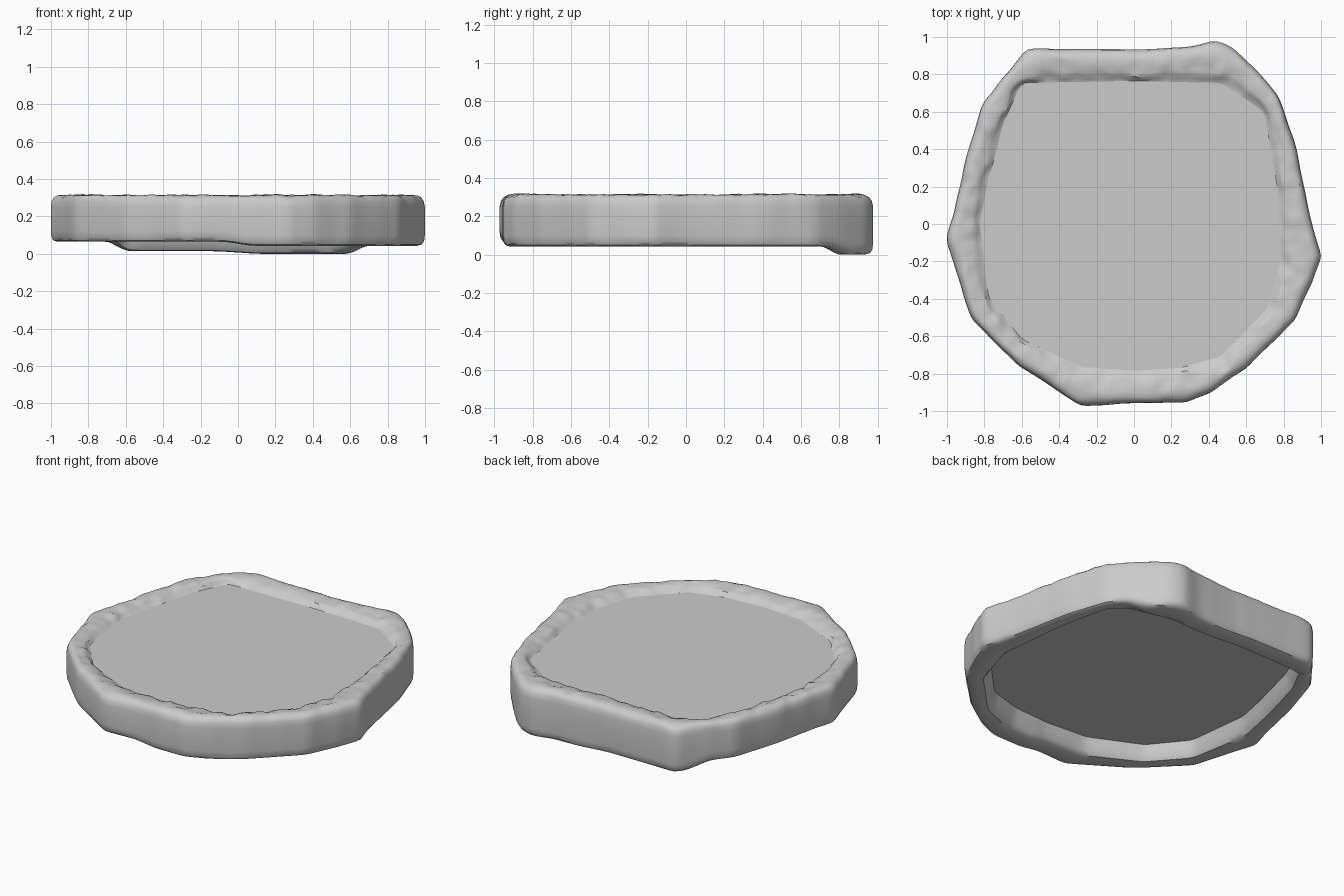
import bpy, bmesh, math
from mathutils import Vector, noise

if "Cube" in bpy.data.objects:
    bpy.data.objects.remove(bpy.data.objects["Cube"])

# Outlines read counter-clockwise from the top view
OUTER = [(1.005, -.17), (.965, -.06), (.925, .12), (.865, .42), (.775, .68), (.65, .83), (.52, .95),
         (.43, .983), (.3, .945), (0, .933), (-.575, .937), (-.805, .65), (-.895, .37), (-.965, .05),
         (-1.008, -.08), (-.95, -.25), (-.875, -.5), (-.62, -.755), (-.38, -.91), (-.28, -.975),
         (0, -.958), (.28, -.955), (.42, -.895), (.6, -.77), (.855, -.52), (.945, -.33)]
INNER = [(.79, -.2), (.77, .2), (.7, .6), (.47, .76), (0, .77), (-.6, .76), (-.7, .55),
         (-.79, .2), (-.83, 0), (-.78, -.4), (-.6, -.62), (-.28, -.77), (0, -.79), (.25, -.775),
         (.47, -.71), (.72, -.45)]
N = 220
TOP_FLOOR, UNDER_FLOOR = .277, .165


def ray(poly, ang):
    """Point where a ray from the centre meets the outline."""
    d = Vector((math.cos(ang), math.sin(ang)))
    for i, a in enumerate(poly):
        a, b = Vector(a), Vector(poly[(i + 1) % len(poly)])
        e = b - a
        den = d.cross(e)
        if abs(den) < 1e-9:
            continue
        r, s = a.cross(e) / den, a.cross(d) / den
        if r > 0 and -1e-6 <= s <= 1 + 1e-6:
            return d * r
    return d


def sample(poly):
    pts = [ray(poly, math.tau * i / N - .1675) for i in range(N)]
    # light smoothing rounds the corners
    return [pts[i] * .5 + (pts[i - 1] + pts[(i + 1) % N]) * .25 for i in range(N)]


def step(a, b, x):
    t = min(1, max(0, (x - a) / (b - a)))
    return t * t * (3 - 2 * t)


def underside(p):
    """Height of the underside: a lip hangs down along the back."""
    base = .065 - .022 * step(-.1, .1, p.x)
    low = .014 * (1 - step(-.15, .15, p.x))
    w = step(.68, .81, p.y) * (1 - step(.57, .72, abs(p.x)))
    return base * (1 - w) + low * w


def finish(bm, name):
    bmesh.ops.recalc_face_normals(bm, faces=bm.faces)
    me = bpy.data.meshes.new(name)
    bm.to_mesh(me)
    bm.free()
    ob = bpy.data.objects.new(name, me)
    bpy.context.collection.objects.link(ob)
    bpy.ops.object.select_all(action='DESELECT')
    bpy.context.view_layer.objects.active = ob
    ob.select_set(True)
    bpy.ops.object.shade_smooth_by_angle(angle=math.radians(40))
    return ob


outer, inner = sample(OUTER), sample(INNER)

# Rim section: (0 outer .. 1 inner, height, 1 if height is above the underside, roughness)
SECTION = [(1.03, TOP_FLOOR, 0, 0), (.93, .284, 0, .6), (.84, .298, 0, 1), (.7, .306, 0, 1),
           (.55, .31, 0, 1), (.38, .314, 0, .8), (.22, .311, 0, .6), (.1, .3, 0, .4),
           (.03, .28, 0, .2), (0, .25, 0, .15), (0, .17, 0, .15), (0, .055, 1, .15),
           (.02, .025, 1, .1), (.08, .007, 1, 0), (.2, 0, 1, 0), (.5, 0, 1, 0), (.74, .004, 1, 0),
           (.86, .025, 1, 0), (.94, .065, 1, 0), (1.03, UNDER_FLOOR, 0, 0)]

# Rough stone rim
bm = bmesh.new()
loops = []
for t, z, from_base, rough in SECTION:
    loop = []
    for o, i in zip(outer, inner):
        p = o.lerp(i, t)
        h = z + (underside(p) if from_base else 0)
        n = noise.noise(Vector((o.x * 9, o.y * 9, t * 2)))
        m = noise.noise(Vector((p.x * 16, p.y * 16, 7)))
        p = p * (1 + .025 * rough * n)
        h += .013 * rough * m
        loop.append(bm.verts.new((max(-1, min(1, p.x)), p.y, max(0, min(.32, h)))))
    loops.append(loop)
for a, b in zip(loops, loops[1:]):
    for i in range(N):
        j = (i + 1) % N
        bm.faces.new((a[i], a[j], b[j], b[i]))
finish(bm, "stone_rim")

# Flat slab between the shallow top recess and the hollow beneath
for name, z in (("floor_top", TOP_FLOOR), ("floor_underside", UNDER_FLOOR)):
    bm = bmesh.new()
    edge = [bm.verts.new((*o.lerp(i, 1.03), z)) for o, i in zip(outer, inner)]
    centre = bm.verts.new((0, 0, z))
    for i in range(N):
        tri = (centre, edge[i], edge[(i + 1) % N])
        bm.faces.new(tri)
    ob = finish(bm, name)
    # face outwards: up for the top, down for the underside
    want = 1 if name == "floor_top" else -1
    if ob.data.polygons[0].normal.z * want < 0:
        ob.data.flip_normals()
